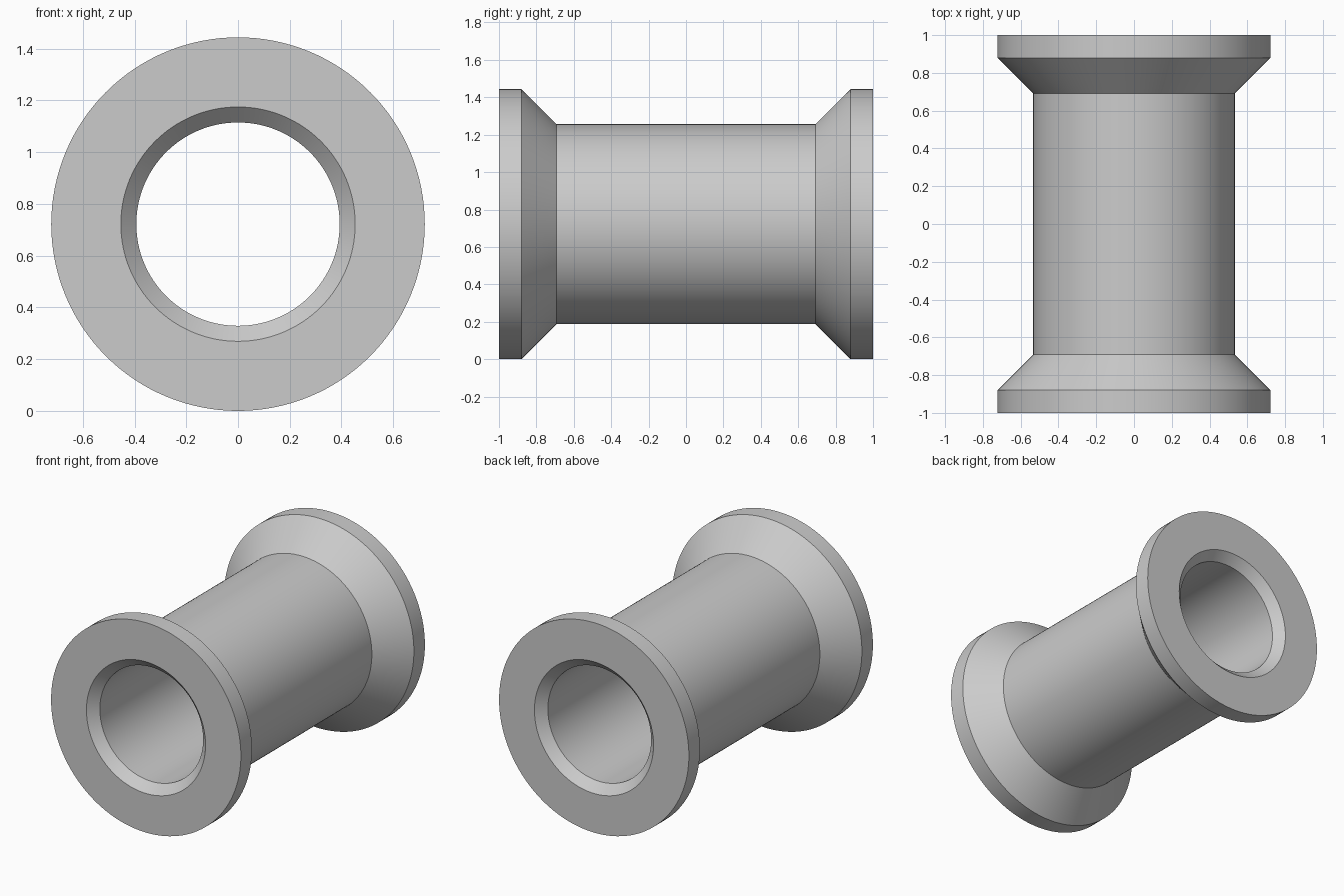
import bpy
import bmesh
from math import cos, sin, tau, radians

cube = bpy.data.objects.get("Cube")
if cube:
    bpy.data.objects.remove(cube, do_unlink=True)

SEGMENTS = 128
RIM, NECK, BORE, MOUTH = 0.722, 0.534, 0.393, 0.453   # radii

# Half profile as (radius, y), mirrored into a closed section
half = [(BORE, 0.94), (MOUTH, 1.0), (RIM, 1.0), (RIM, 0.88), (NECK, 0.692)]
profile = half + [(r, -y) for r, y in reversed(half)]

# Plain grey surface
grey = bpy.data.materials.new("plain_grey")
grey.use_nodes = True
colour = (0.6, 0.6, 0.6, 1.0)
grey.diffuse_color = colour
grey.node_tree.nodes["Principled BSDF"].inputs["Base Color"].default_value = colour

# Flanged sleeve: section revolved around the y axis
bm = bmesh.new()
rings = []
for i in range(SEGMENTS):
    a = tau * i / SEGMENTS
    rings.append([bm.verts.new((r * cos(a), y, RIM + r * sin(a))) for r, y in profile])
for i, ring in enumerate(rings):
    nxt = rings[(i + 1) % SEGMENTS]
    for j in range(len(profile)):
        k = (j + 1) % len(profile)
        bm.faces.new((ring[j], ring[k], nxt[k], nxt[j]))
bmesh.ops.recalc_face_normals(bm, faces=bm.faces)

mesh = bpy.data.meshes.new("flanged_sleeve")
bm.to_mesh(mesh)
bm.free()
mesh.materials.append(grey)
sleeve = bpy.data.objects.new("flanged_sleeve", mesh)
bpy.context.collection.objects.link(sleeve)

# Smooth round walls, crisp rims
bpy.ops.object.select_all(action="DESELECT")
sleeve.select_set(True)
bpy.context.view_layer.objects.active = sleeve
bpy.ops.object.shade_smooth_by_angle(angle=radians(30))
